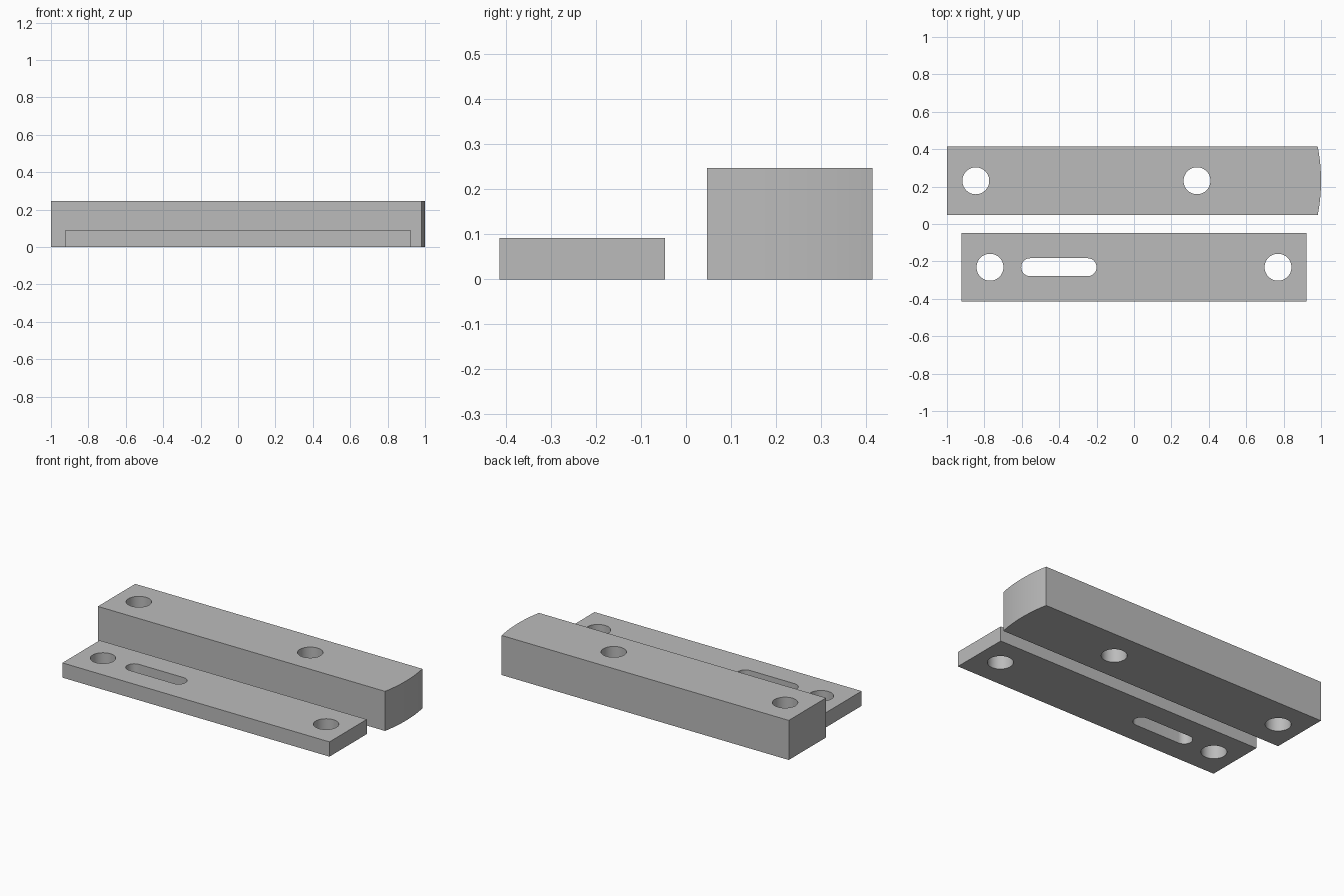
import bpy, bmesh, math

if "Cube" in bpy.data.objects:
    bpy.data.objects.remove(bpy.data.objects["Cube"])

grey = bpy.data.materials.new("plain grey")
grey.diffuse_color = (0.5, 0.5, 0.5, 1)
grey.use_nodes = True
grey.node_tree.nodes["Principled BSDF"].inputs["Base Color"].default_value = grey.diffuse_color


def arc(cx, cy, r, a0, a1, n):
    """Points along an arc, angles in degrees, both ends included."""
    return [(cx + r * math.cos(math.radians(a0 + (a1 - a0) * i / n)),
             cy + r * math.sin(math.radians(a0 + (a1 - a0) * i / n)))
            for i in range(n + 1)]


def circle(cx, cy, r, n=48):
    return arc(cx, cy, r, 0, 360, n)[:-1]


def slot(x0, x1, cy, r):
    return arc(x1 - r, cy, r, -90, 90, 20) + arc(x0 + r, cy, r, 90, 270, 20)


def pierced_block(name, loops, height):
    """Extrude an outline with holes (first loop is the outline) up from z = 0."""
    bm = bmesh.new()
    for pts in loops:
        vs = [bm.verts.new((x, y, 0)) for x, y in pts]
        for a, b in zip(vs, vs[1:] + vs[:1]):
            bm.edges.new((a, b))
    bmesh.ops.triangle_fill(bm, use_beauty=True, use_dissolve=False,
                            edges=bm.edges[:], normal=(0, 0, 1))
    ext = bmesh.ops.extrude_face_region(bm, geom=bm.faces[:], use_keep_orig=True)
    top = [g for g in ext["geom"] if isinstance(g, bmesh.types.BMVert)]
    bmesh.ops.translate(bm, verts=top, vec=(0, 0, height))
    bmesh.ops.recalc_face_normals(bm, faces=bm.faces[:])
    mesh = bpy.data.meshes.new(name)
    bm.to_mesh(mesh)
    bm.free()
    mesh.materials.append(grey)
    obj = bpy.data.objects.new(name, mesh)
    bpy.context.collection.objects.link(obj)
    bpy.ops.object.select_all(action='DESELECT')
    obj.select_set(True)
    bpy.context.view_layer.objects.active = obj
    bpy.ops.object.shade_smooth_by_angle(angle=math.radians(30))
    return obj


MID, HALF, HOLE = 0.231, 0.184, 0.072

# Thick bar with a gently rounded right end and two through holes
R = 0.95
sweep = math.degrees(math.asin(HALF / R))
bar = [(-1, MID + HALF), (-1, MID - HALF)] + arc(1 - R, MID, R, -sweep, sweep, 12)
pierced_block("thick_bar", [bar, circle(-0.846, MID, HOLE),
                            circle(0.337, MID, HOLE)], 0.247)

# Thin plate with two through holes and a long slot
plate = [(-0.922, -MID - HALF), (0.922, -MID - HALF),
         (0.922, -MID + HALF), (-0.922, -MID + HALF)]
pierced_block("thin_plate", [plate, circle(-0.77, -MID, HOLE),
                             circle(0.77, -MID, HOLE),
                             slot(-0.603, -0.2, -MID, 0.048)], 0.092)
